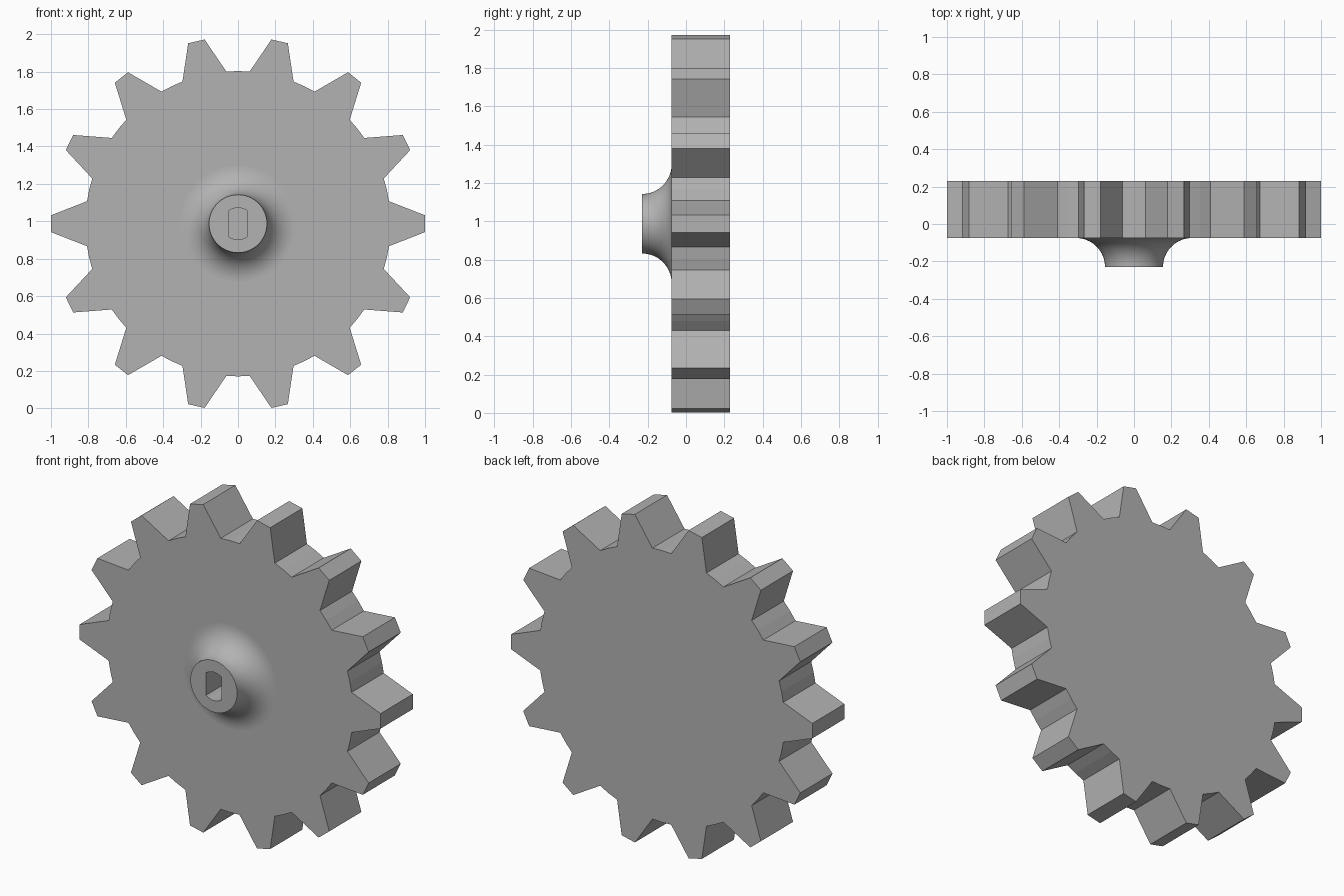
import bpy
import bmesh
from math import sin, cos, pi, sqrt

cube = bpy.data.objects.get("Cube")
if cube:
    bpy.data.objects.remove(cube, do_unlink=True)

TEETH = 14
CENTRE_Z = 0.987
FRONT, BACK, HUB_FRONT = -0.075, 0.23, -0.23
ROOT_R, ROOT_ANGLE = 0.816, 0.148   # valley radius, half angle of tooth base
TIP_X, TIP_HALF = 1.0, 0.045
HUB_R = 0.155

grey = bpy.data.materials.new("grey")
grey.use_nodes = True
colour = (0.45, 0.45, 0.45, 1)
grey.diffuse_color = colour
grey.node_tree.nodes["Principled BSDF"].inputs["Base Color"].default_value = colour


def finish(bm, name):
    """Turn a bmesh into an object standing at the wheel centre."""
    bmesh.ops.recalc_face_normals(bm, faces=bm.faces)
    mesh = bpy.data.meshes.new(name)
    bm.to_mesh(mesh)
    bm.free()
    mesh.materials.append(grey)
    obj = bpy.data.objects.new(name, mesh)
    obj.location.z = CENTRE_Z
    bpy.context.collection.objects.link(obj)
    return obj


def prism(name, outline, y0, y1):
    """Extrude an x-z outline along y."""
    bm = bmesh.new()
    face = bm.faces.new([bm.verts.new((x, y0, z)) for x, z in outline])
    ext = bmesh.ops.extrude_face_region(bm, geom=[face])
    verts = [v for v in ext["geom"] if isinstance(v, bmesh.types.BMVert)]
    bmesh.ops.translate(bm, verts=verts, vec=(0, y1 - y0, 0))
    return finish(bm, name)


def lathe(name, profile, steps):
    """Spin (radius, y) points around the y axis."""
    bm = bmesh.new()
    verts = [bm.verts.new((r, y, 0)) for r, y in profile]
    edges = [bm.edges.new(pair) for pair in zip(verts, verts[1:])]
    bmesh.ops.spin(bm, geom=verts + edges, cent=(0, 0, 0), axis=(0, 1, 0),
                   angle=2 * pi, steps=steps)
    bmesh.ops.remove_doubles(bm, verts=bm.verts, dist=1e-5)
    bmesh.ops.holes_fill(bm, edges=bm.edges, sides=0)
    return finish(bm, name)


# Toothed wheel
outline = []
pitch = 2 * pi / TEETH
rx, rz = ROOT_R * cos(ROOT_ANGLE), ROOT_R * sin(ROOT_ANGLE)
tooth = [(rx, -rz), (TIP_X, -TIP_HALF), (TIP_X, TIP_HALF), (rx, rz),
         (ROOT_R * cos(pitch / 2), ROOT_R * sin(pitch / 2))]
for i in range(TEETH):
    c, s = cos(i * pitch), sin(i * pitch)
    outline += [(x * c - z * s, x * s + z * c) for x, z in tooth]
wheel = prism("toothed_wheel", outline, FRONT, BACK)

# Hub with a concave flare that meets the wheel face
flare = FRONT - HUB_FRONT
profile = []
for i in range(17):
    a = i / 16 * pi / 2
    profile.append((HUB_R + flare * (1 - cos(a)), HUB_FRONT + flare * sin(a)))
profile.append((profile[-1][0], FRONT + 0.02))
hub = lathe("hub", profile, 64)

# Shaft socket with two flat sides
flat, radius = 0.052, 0.085
half = sqrt(radius ** 2 - flat ** 2)
top = []
for i in range(9):
    x = flat * (1 - i / 4)
    top.append((x, sqrt(radius ** 2 - x ** 2)))
socket_outline = top + [(-x, -z) for x, z in top]
cutter = prism("socket_cutter", socket_outline, HUB_FRONT - 0.1, 0.08)
cutter.hide_render = True

for obj in (wheel, hub):
    cut = obj.modifiers.new("socket", 'BOOLEAN')
    cut.operation = 'DIFFERENCE'
    cut.solver = 'EXACT'
    cut.object = cutter
    bpy.ops.object.select_all(action='DESELECT')
    obj.select_set(True)
    bpy.context.view_layer.objects.active = obj
    bpy.ops.object.modifier_apply(modifier=cut.name)

# Smooth flare, crisp rims
bpy.ops.object.shade_smooth_by_angle(angle=pi / 6)
bpy.data.objects.remove(cutter, do_unlink=True)
